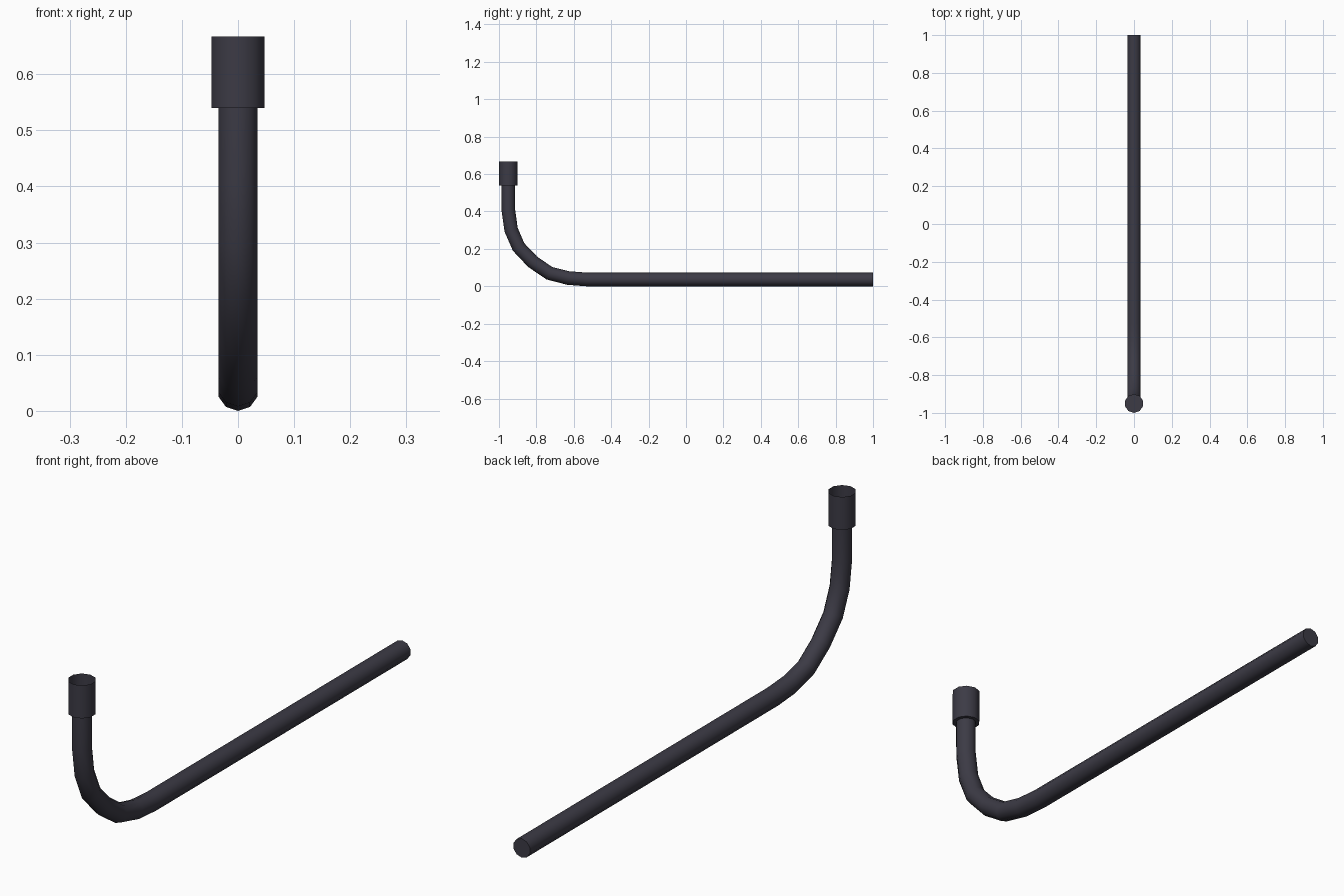
import bpy, bmesh, math
from mathutils import Vector

if "Cube" in bpy.data.objects:
    bpy.data.objects.remove(bpy.data.objects["Cube"])

SIDES = 10
CENTRE_Y = -0.95

mat = bpy.data.materials.new("dark_metal")
mat.diffuse_color = (0.045, 0.043, 0.06, 1)
mat.use_nodes = True
mat.node_tree.nodes["Principled BSDF"].inputs["Base Color"].default_value = mat.diffuse_color


def finish(name, bm):
    mesh = bpy.data.meshes.new(name)
    bm.to_mesh(mesh)
    bm.free()
    obj = bpy.data.objects.new(name, mesh)
    bpy.context.collection.objects.link(obj)
    mesh.materials.append(mat)
    bpy.ops.object.select_all(action='DESELECT')
    obj.select_set(True)
    bpy.context.view_layer.objects.active = obj
    bpy.ops.object.shade_smooth_by_angle(angle=math.radians(40))


def ring(bm, centre, across, radius):
    # Decagon spanned by the x axis and a direction in the yz plane
    verts = []
    for i in range(SIDES):
        a = math.tau * i / SIDES
        offset = across * math.cos(a) + Vector((math.sin(a), 0, 0))
        verts.append(bm.verts.new(centre + offset * radius))
    return verts


def bridge(bm, a, b):
    for i in range(SIDES):
        j = (i + 1) % SIDES
        bm.faces.new((a[i], a[j], b[j], b[i]))


# Bent pipe: decagon swept along a path in the yz plane
path = [Vector((0, y, z)) for y, z in [
    (1, 0.0365), (-0.53, 0.0365), (-0.629, 0.044), (-0.731, 0.070),
    (-0.820, 0.131), (-0.895, 0.210), (-0.935, 0.302), (CENTRE_Y, 0.408),
    (CENTRE_Y, 0.54)]]
bm = bmesh.new()
rings = []
for i, p in enumerate(path):
    before = (p - path[i - 1]).normalized() if i else Vector((0, -1, 0))
    after = (path[i + 1] - p).normalized() if i < len(path) - 1 else Vector((0, 0, 1))
    t = (before + after).normalized()
    rings.append(ring(bm, p, Vector((0, t.z, -t.y)), 0.0365))
for a, b in zip(rings, rings[1:]):
    bridge(bm, a, b)
bm.faces.new(rings[0])
bmesh.ops.recalc_face_normals(bm, faces=bm.faces)
finish("bent_pipe", bm)

# Socket collar: thin cup, closed below and open at the top
bm = bmesh.new()
low = ring(bm, Vector((0, CENTRE_Y, 0.54)), Vector((0, 1, 0)), 0.0498)
high = ring(bm, Vector((0, CENTRE_Y, 0.667)), Vector((0, 1, 0)), 0.0498)
bridge(bm, low, high)
floor = bm.faces.new(low)
bmesh.ops.recalc_face_normals(bm, faces=bm.faces)
if floor.normal.z > 0:
    bmesh.ops.reverse_faces(bm, faces=bm.faces)
finish("socket_collar", bm)
